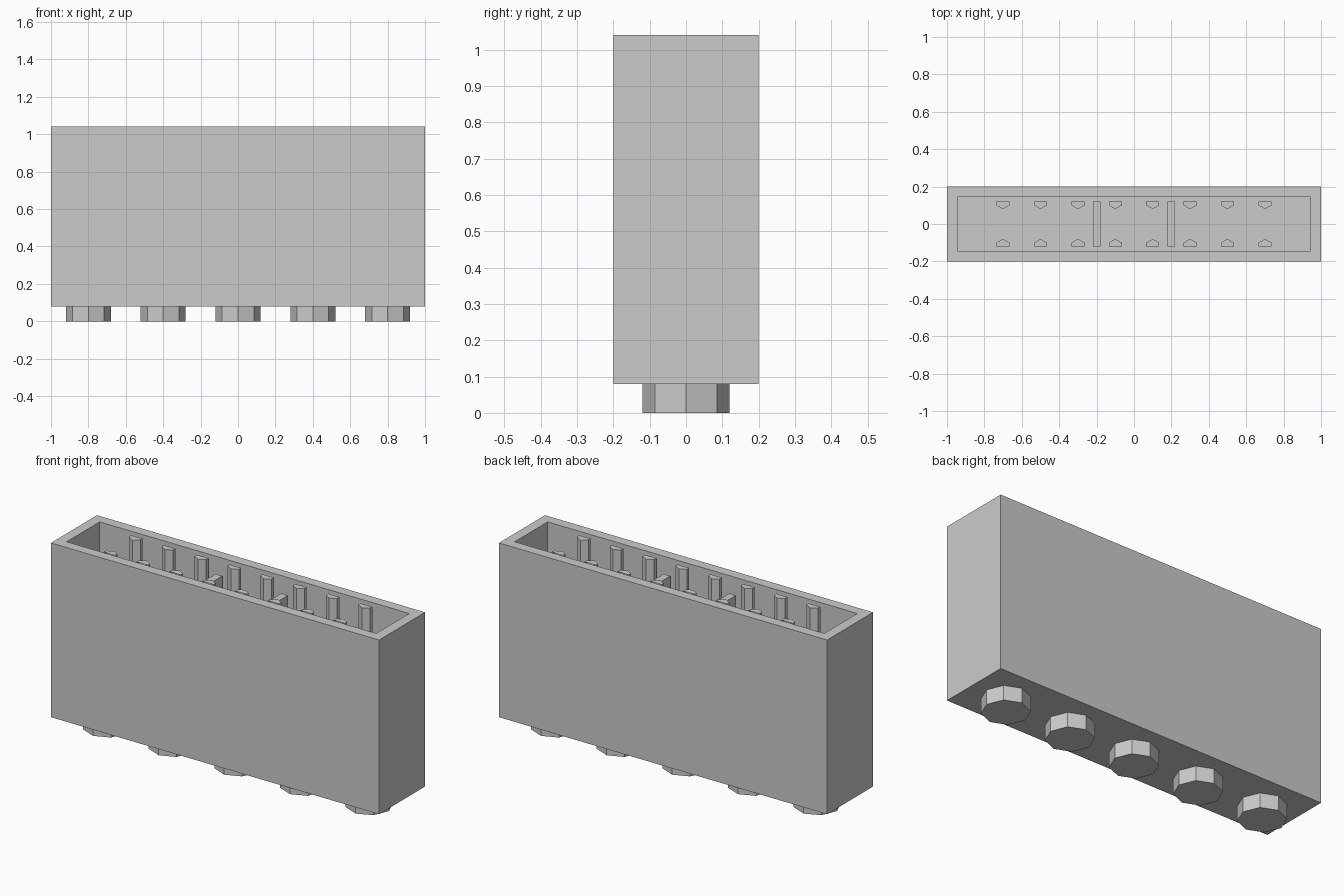
import bpy
import bmesh
from math import pi
from mathutils import Matrix

if "Cube" in bpy.data.objects:
    bpy.data.objects.remove(bpy.data.objects["Cube"], do_unlink=True)

BASE, FLOOR, TOP = 0.08, 0.16, 1.04   # underside, cavity floor and rim heights
WALL = 0.08
HALF_X, HALF_Y = 1.0, 0.2
IN_X, IN_Y = HALF_X - WALL, HALF_Y - WALL

grey = bpy.data.materials.new("light_grey")
grey.use_nodes = True
colour = (0.6, 0.6, 0.6, 1)
grey.diffuse_color = colour
grey.node_tree.nodes["Principled BSDF"].inputs["Base Color"].default_value = colour


def finish(name, bm):
    bmesh.ops.recalc_face_normals(bm, faces=bm.faces)
    mesh = bpy.data.meshes.new(name)
    bm.to_mesh(mesh)
    bm.free()
    mesh.materials.append(grey)
    obj = bpy.data.objects.new(name, mesh)
    bpy.context.collection.objects.link(obj)
    return obj


def box(name, x, half_x, half_y, z0, z1):
    bm = bmesh.new()
    bmesh.ops.create_cube(bm, size=1)
    bmesh.ops.scale(bm, vec=(2 * half_x, 2 * half_y, z1 - z0), verts=bm.verts)
    bmesh.ops.translate(bm, vec=(x, 0, (z0 + z1) / 2), verts=bm.verts)
    return finish(name, bm)


def prism(name, sides, radius, x, y, z0, z1, turn=0):
    bm = bmesh.new()
    bmesh.ops.create_cone(bm, cap_ends=True, segments=sides, radius1=radius,
                          radius2=radius, depth=z1 - z0,
                          matrix=Matrix.Translation((x, y, (z0 + z1) / 2))
                          @ Matrix.Rotation(turn, 4, "Z"))
    return bm if name is None else finish(name, bm)


# Open-topped shell: inset the top face and push it down to the cavity floor
bm = bmesh.new()
bmesh.ops.create_cube(bm, size=1)
bmesh.ops.scale(bm, vec=(2 * HALF_X, 2 * HALF_Y, TOP - BASE), verts=bm.verts)
bmesh.ops.translate(bm, vec=(0, 0, (TOP + BASE) / 2), verts=bm.verts)
top = max(bm.faces, key=lambda f: f.calc_center_median().z)
bmesh.ops.inset_region(bm, faces=[top], thickness=WALL)
inner = bmesh.ops.extrude_discrete_faces(bm, faces=[top])["faces"][0]
bmesh.ops.translate(bm, vec=(0, 0, FLOOR - TOP), verts=inner.verts)
finish("shell", bm)

# Round pegs under the base, eight-sided with corners on the axes
for i in range(5):
    prism(f"peg_{i + 1}", 8, 0.12, -0.8 + 0.4 * i, 0, 0, BASE)

# Half-hexagon ribs down both long inner walls, trimmed flush with the wall
for side, label in ((-1, "front"), (1, "back")):
    for i in range(8):
        x = -0.7 + 0.2 * i
        bm = prism(None, 6, 0.04, x, side * IN_Y, FLOOR, TOP - 0.01, pi / 6)
        # keep the hexagon's point towards the cavity
        tip = max(abs(v.co.y - side * IN_Y) for v in bm.verts)
        if tip < 0.039:
            bmesh.ops.rotate(bm, cent=(x, side * IN_Y, 0), verts=bm.verts,
                             matrix=Matrix.Rotation(pi / 6, 3, "Z"))
        cut = bmesh.ops.bisect_plane(bm, geom=bm.verts[:] + bm.edges[:] + bm.faces[:],
                                     plane_co=(0, side * IN_Y, 0),
                                     plane_no=(0, side, 0), clear_outer=True)
        finish(f"{label}_rib_{i + 1}", bm)

# Cross walls spanning the cavity
for x, label in ((-0.2, "right"), (0.2, "left")):
    box(f"{label}_cross_wall", x, 0.02, IN_Y, FLOOR, 0.955)
